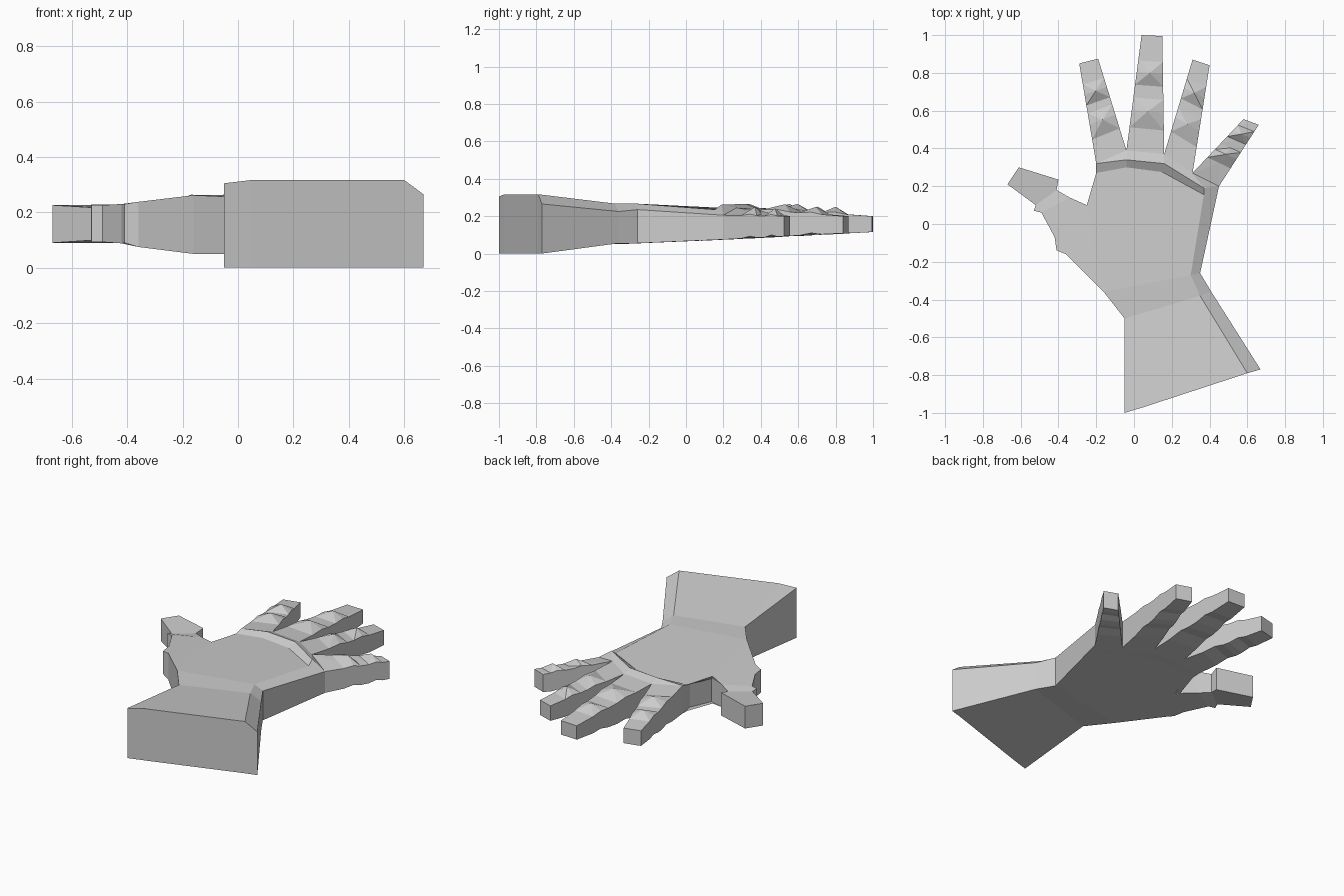
import bpy, bmesh
from mathutils import Vector

if "Cube" in bpy.data.objects:
    bpy.data.objects.remove(bpy.data.objects["Cube"])


def finish(bm, name):
    bmesh.ops.recalc_face_normals(bm, faces=bm.faces)
    me = bpy.data.meshes.new(name)
    bm.to_mesh(me)
    bm.free()
    bpy.context.collection.objects.link(bpy.data.objects.new(name, me))


def slab(name, pts, zones, open_edges):
    """Top and bottom faces per zone, walls along the outline except open edges.
    Points are (x, y, bottom z, top z)."""
    bm = bmesh.new()
    used = {k for z in zones for k in z.split()}
    lo = {k: bm.verts.new((pts[k][0], pts[k][1], pts[k][2])) for k in used}
    hi = {k: bm.verts.new((pts[k][0], pts[k][1], pts[k][3])) for k in used}
    count = {}
    for zone in zones:
        ks = zone.split()
        bm.faces.new([hi[k] for k in ks])
        bm.faces.new([lo[k] for k in reversed(ks)])
        for a, b in zip(ks, ks[1:] + ks[:1]):
            count.setdefault(frozenset((a, b)), []).append((a, b))
    skip = [frozenset(e.split()) for e in open_edges]
    for key, uses in count.items():
        if len(uses) == 1 and key not in skip:
            a, b = uses[0]
            bm.faces.new([lo[a], lo[b], hi[b], hi[a]])
    finish(bm, name)


def finger(name, left, right, tip_l, tip_r, t1, t2):
    """Tapered square finger with two faceted knuckle studs and creases below."""
    bm = bmesh.new()
    bl, tl = Vector((*left[:2], left[2])), Vector((*left[:2], left[3]))
    br, tr = Vector((*right[:2], right[2])), Vector((*right[:2], right[3]))
    stations = [(0, 0), (t1 - .15, 0), (t1, 1), (t1 + .11, 0),
                (t2 - .11, 0), (t2, 1), (t2 + .1, 0), (1, 0)]
    zb, zt = .065 + .05 * tip_l[1], .2
    rings = []
    for t, stud in stations:
        p = [bl.lerp(Vector((*tip_l, zb)), t), br.lerp(Vector((*tip_r, zb)), t),
             tr.lerp(Vector((*tip_r, zt)), t), None, tl.lerp(Vector((*tip_l, zt)), t)]
        p[3] = (p[2] + p[4]) / 2
        if stud:
            p[0].z += .01
            p[1].z += .01
            p[2].z += .008
            p[4].z += .008
            p[3].z += .036
        rings.append([bm.verts.new(v) for v in p])
    for a, b in zip(rings, rings[1:]):
        for i in range(5):
            j = (i + 1) % 5
            q = [a[i], a[j], b[j], b[i]]
            if i in (2, 3):   # facet the top strips toward the stud peaks
                o = 3
                m, n = (a[3], b[3])
                s, u = (a[2], b[2]) if i == 2 else (a[4], b[4])
                if m.co.z - s.co.z > .02:
                    bm.faces.new([m, n, u])
                    bm.faces.new([m, u, s])
                else:
                    bm.faces.new([n, m, s])
                    bm.faces.new([n, s, u])
            else:
                bm.faces.new(q)
    bm.faces.new(rings[-1])
    finish(bm, name)


# Wrist line shared by cuff and hand
wrist = {"wl": (-.16, -.36, .05, .262), "wi": (.30, -.27, .055, .267),
         "wr": (.35, -.26, .055, .235)}

# Flared cuff
cuff = dict(wrist)
cuff.update({
    "c0": (-.05, -1, 0, .305), "c1": (.05, -.97, 0, .317),
    "c2": (.60, -.79, 0, .317), "c3": (.67, -.77, 0, .265),
    "vl": (-.05, -.5, .05, .257), "vi": (.35, -.38, .055, .267),
    "vr": (.41, -.36, .055, .225)})
slab("cuff", cuff, ["c0 c1 vl", "c1 c2 vi vl", "c2 c3 vr vi",
                    "vl vi wi wl", "vi vr wr wi"], ["wl wi", "wi wr"])

# Palm with raised knuckle ridge
palm = dict(wrist)
palm.update({
    "l3": (-.36, -.16, .075, .238), "l2": (-.41, -.14, .09, .23),
    "l1": (-.42, -.07, .088, .23), "a": (-.49, .06, .093, .226),
    "h": (-.34, .14, .088, .226), "k3": (-.25, .10, .07, .237),
    "k2": (-.23, .08, .068, .21), "k1": (-.18, .22, .075, .215),
    "r3": (-.20, .32, .08, .25), "r2": (-.04, .34, .08, .265),
    "r1": (.16, .32, .08, .265), "pi": (.37, .19, .075, .262),
    "i3": (-.2, .27, .077, .237), "i2": (-.04, .3, .08, .24),
    "i1": (.15, .275, .08, .24), "pj": (.37, .155, .073, .235),
    "pr": (.45, .2, .075, .205), "w1": (-.04, .39, .083, .245),
    "w2": (.16, .37, .083, .245), "w3": (.31, .27, .08, .245)})
slab("palm", palm, [
    "wl k3 h a l1 l2 l3", "wl wi pj i1 i2 i3 k3", "wi wr pr pi pj",
    "k3 i3 r3 k1 k2", "h k3 k2",
    "i3 i2 r2 r3", "i2 i1 r1 r2", "i1 pj pi r1",
    "r3 r2 w1", "r2 r1 w2 w1", "r1 pi w3 w2", "pi pr w3"],
    ["wl wi", "wi wr", "a h", "r3 w1", "w1 w2", "w2 w3", "w3 pr"])

# Thumb
thumb = {"a": palm["a"], "h": palm["h"],
         "b": (-.53, .07, .093, .226), "c": (-.52, .10, .1, .217),
         "g": (-.41, .18, .1, .217), "d": (-.67, .21, .09, .226),
         "e": (-.61, .30, .09, .226), "f": (-.40, .235, .09, .23)}
slab("thumb", thumb, ["a h g c b", "c g f e d"], ["a h"])

# Fingers
for name, l, r, tip_l, tip_r, t1, t2 in [
        ("index_finger", "r3", "w1", (-.29, .85), (-.19, .875), .39, .69),
        ("middle_finger", "w1", "w2", (.04, 1), (.15, .995), .35, .68),
        ("ring_finger", "w2", "w3", (.31, .87), (.40, .84), .39, .70),
        ("little_finger", "w3", "pr", (.58, .555), (.66, .525), .44, .79)]:
    finger(name, palm[l], palm[r], tip_l, tip_r, t1, t2)
